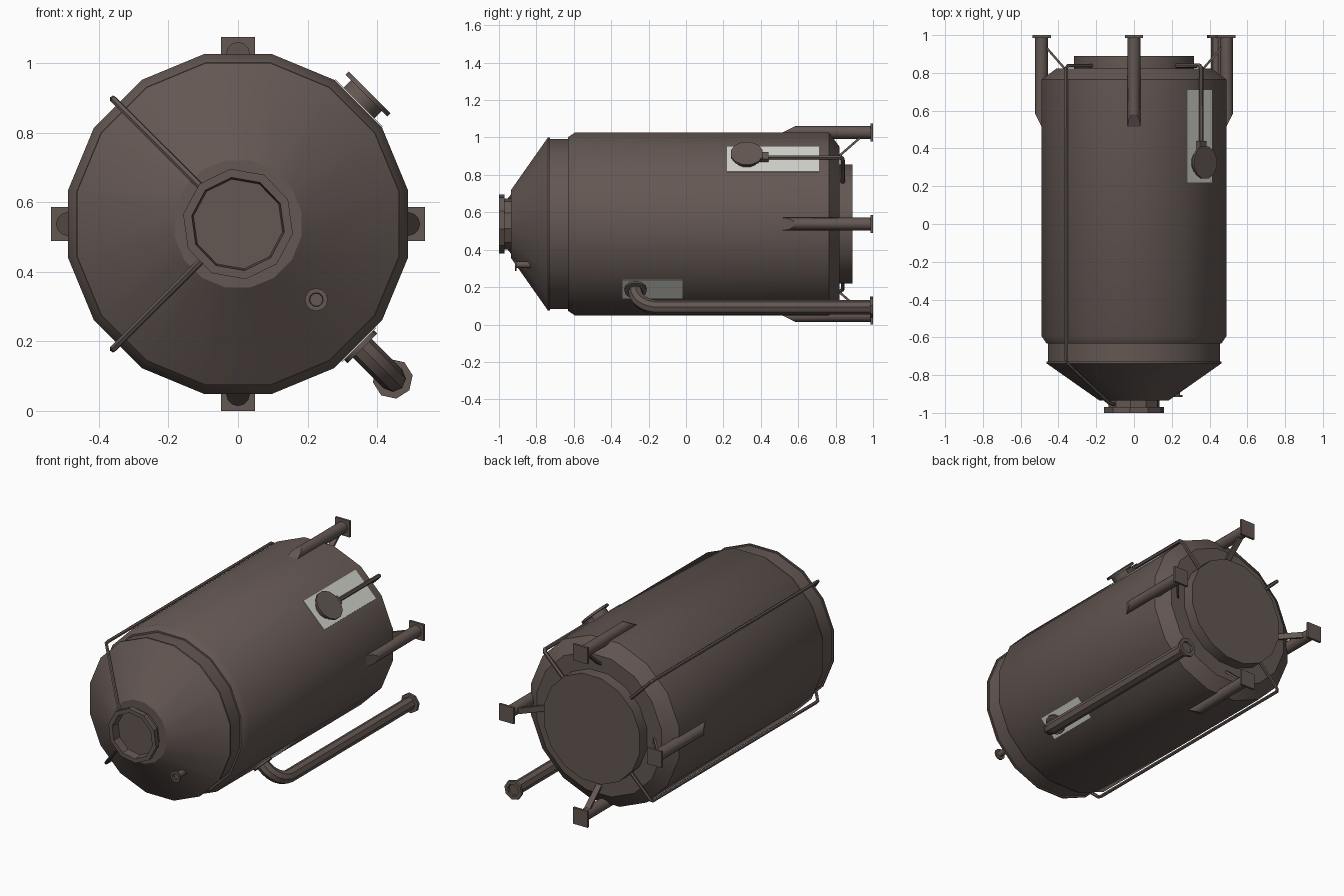
import bpy, bmesh, math
from mathutils import Vector

if "Cube" in bpy.data.objects:
    bpy.data.objects.remove(bpy.data.objects["Cube"])

CZ = 0.5375            # height of the tank axis
Y = Vector((0, 1, 0))


def material(name, rgb):
    m = bpy.data.materials.new(name)
    m.diffuse_color = (*rgb, 1)
    m.use_nodes = True
    m.node_tree.nodes["Principled BSDF"].inputs["Base Color"].default_value = m.diffuse_color
    return m


BROWN = material("brown_steel", (0.125, 0.095, 0.085))
PALE = material("pale_panel", (0.64, 0.64, 0.59))


def radial(deg):
    a = math.radians(deg)
    return Vector((math.cos(a), 0, math.sin(a)))


def at(deg, r, y):
    """Point at an angle and radius round the tank axis."""
    return Vector((0, y, CZ)) + radial(deg) * r


def finish(name, bm, mat=BROWN):
    bmesh.ops.remove_doubles(bm, verts=bm.verts, dist=1e-5)
    bmesh.ops.recalc_face_normals(bm, faces=bm.faces)
    me = bpy.data.meshes.new(name)
    bm.to_mesh(me)
    bm.free()
    me.materials.append(mat)
    me.shade_smooth()
    me.set_sharp_from_angle(angle=math.radians(35))
    ob = bpy.data.objects.new(name, me)
    bpy.context.collection.objects.link(ob)
    return ob


def lathe(name, origin, axis, profile, n, phase=0.0):
    """Spin (distance, radius) points round an axis."""
    d = axis.normalized()
    u = Vector((1, 0, 0)) if abs(d.y) > 0.9 else Y
    v = Vector((0, 0, 1)) if abs(d.y) > 0.9 else d.cross(u)
    bm = bmesh.new()
    rings = []
    for t, r in profile:
        ring = []
        for i in range(n):
            a = math.radians(phase) + 2 * math.pi * i / n
            ring.append(bm.verts.new(origin + d * t + (u * math.cos(a) + v * math.sin(a)) * r))
        rings.append(ring)
    for a, b in zip(rings, rings[1:]):
        for i in range(n):
            j = (i + 1) % n
            bm.faces.new((a[i], a[j], b[j], b[i]))
    return finish(name, bm)


def box(name, centre, axes, size, mat=BROWN):
    bm = bmesh.new()
    bmesh.ops.create_cube(bm, size=1)
    for v in bm.verts:
        v.co = centre + sum((ax * (c * s) for ax, c, s in zip(axes, v.co, size)), Vector())
    return finish(name, bm, mat)


def tube(name, pts, radius, res=1):
    """Round tube swept along a path of points."""
    cu = bpy.data.curves.new(name, 'CURVE')
    cu.dimensions = '3D'
    cu.bevel_depth = radius
    cu.bevel_resolution = res
    cu.use_fill_caps = True
    sp = cu.splines.new('POLY')
    sp.points.add(len(pts) - 1)
    for p, co in zip(sp.points, pts):
        p.co = (*co, 1)
    tmp = bpy.data.objects.new(name + "_path", cu)
    bpy.context.collection.objects.link(tmp)
    me = bpy.data.meshes.new_from_object(tmp.evaluated_get(bpy.context.evaluated_depsgraph_get()))
    bpy.data.objects.remove(tmp)
    bm = bmesh.new()
    bm.from_mesh(me)
    return finish(name, bm)


AXIS = Vector((0, 0, CZ))

# Tank shell: cone, lip, step, barrel, shoulder
lathe("tank_shell", AXIS, Y, [
    (-0.935, 0), (-0.935, 0.186), (-0.738, 0.472), (-0.728, 0.472), (-0.728, 0.463),
    (-0.632, 0.463), (-0.632, 0.473), (-0.595, 0.498), (0.765, 0.498), (0.822, 0.42), (0.822, 0)],
    16, 11.25)
# Rear end disc
lathe("rear_disc", AXIS, Y, [(0.80, 0), (0.80, 0.323), (0.89, 0.323), (0.89, 0)], 16, 11.25)
# Front nozzle with recessed opening
lathe("front_nozzle", AXIS, Y, [
    (-0.92, 0.137), (-0.97, 0.137), (-0.97, 0.16), (-1.0, 0.16),
    (-1.0, 0.135), (-0.95, 0.13), (-0.95, 0)], 10, 98)

# Small nozzle on the cone
lathe("drain_nozzle", Vector((0.225, 0, 0.32)), Y, [
    (-0.80, 0.018), (-0.905, 0.018), (-0.905, 0.033), (-0.915, 0.033),
    (-0.915, 0.02), (-0.90, 0.018), (-0.90, 0)], 12)

# Four legs with plates and braces
for k, side in enumerate(("right", "top", "left", "bottom")):
    a = 90 * k
    d = radial(a)
    t = radial(a + 90)
    leg = lathe(side + "_leg", at(a, 0.489, 0), Y,
                [(0.5, 0), (0.5, 0.034), (0.987, 0.034), (0.987, 0)], 12)
    for v in leg.data.vertices:          # slanted inner end
        if v.co.y < 0.9:
            v.co.y = 0.515 + 2 * ((v.co - AXIS).dot(d) - 0.489)
    box(side + "_foot_plate", at(a, 0.489, 0.993), (d, Y, t), (0.097, 0.014, 0.097))
    p, q = at(a, 0.465, 0.935), at(a, 0.36, 0.815)
    run = (q - p).normalized()
    box(side + "_brace", (p + q) / 2, (run, t, run.cross(t)), ((q - p).length, 0.035, 0.012))

# Thin lines running over the tank
for name, a in (("upper_line", 135), ("lower_line", 225)):
    tube(name, [at(a, 0.15, -0.955), at(a, 0.19, -0.945), at(a, 0.505, -0.735), at(a, 0.508, -0.71),
                at(a, 0.508, 0.825), at(a, 0.495, 0.838), at(a, 0.31, 0.838)], 0.010)
tube("hatch_line", [at(45, 0.503, 0.36), at(45, 0.503, 0.825), at(45, 0.49, 0.838),
                    at(45, 0.30, 0.838)], 0.012)

# Hatch on the upper right
d45 = radial(45)
lathe("hatch", at(45, 0, 0.325), d45, [
    (0.46, 0.065), (0.522, 0.065), (0.522, 0.088), (0.535, 0.088), (0.535, 0)], 12, 15)
box("hatch_hinge", at(45, 0.503, 0.415), (d45, Y, radial(135)), (0.03, 0.05, 0.05))

# Outlet pipe on the lower right: flange, elbow, long run
B = 0.12
path = [at(-45, 0.46, -0.27)]
for i in range(7):
    s = math.radians(15 * i)
    path.append(at(-45, 0.629 - B + B * math.sin(s), -0.27 + B - B * math.cos(s)))
path.append(at(-45, 0.629, 0.985))
tube("outlet_pipe", path, 0.038, 2)
lathe("outlet_base_flange", at(-45, 0, -0.27), radial(-45),
      [(0.47, 0.06), (0.505, 0.06), (0.505, 0)], 12)
lathe("outlet_end_flange", at(-45, 0.629, 0), Y, [
    (0.984, 0), (0.984, 0.058), (1.0, 0.058), (1.0, 0.036), (0.988, 0.034), (0.988, 0)], 8, 10)

# Pale panels on the flat facets
FLAT = 0.498 * math.cos(math.radians(11.25))
box("upper_panel", at(45, FLAT + 0.001, 0.465), (d45, Y, radial(135)), (0.006, 0.49, 0.192), PALE)
box("lower_panel", at(-45, FLAT + 0.001, -0.18), (radial(-45), Y, d45), (0.006, 0.32, 0.138), PALE)
